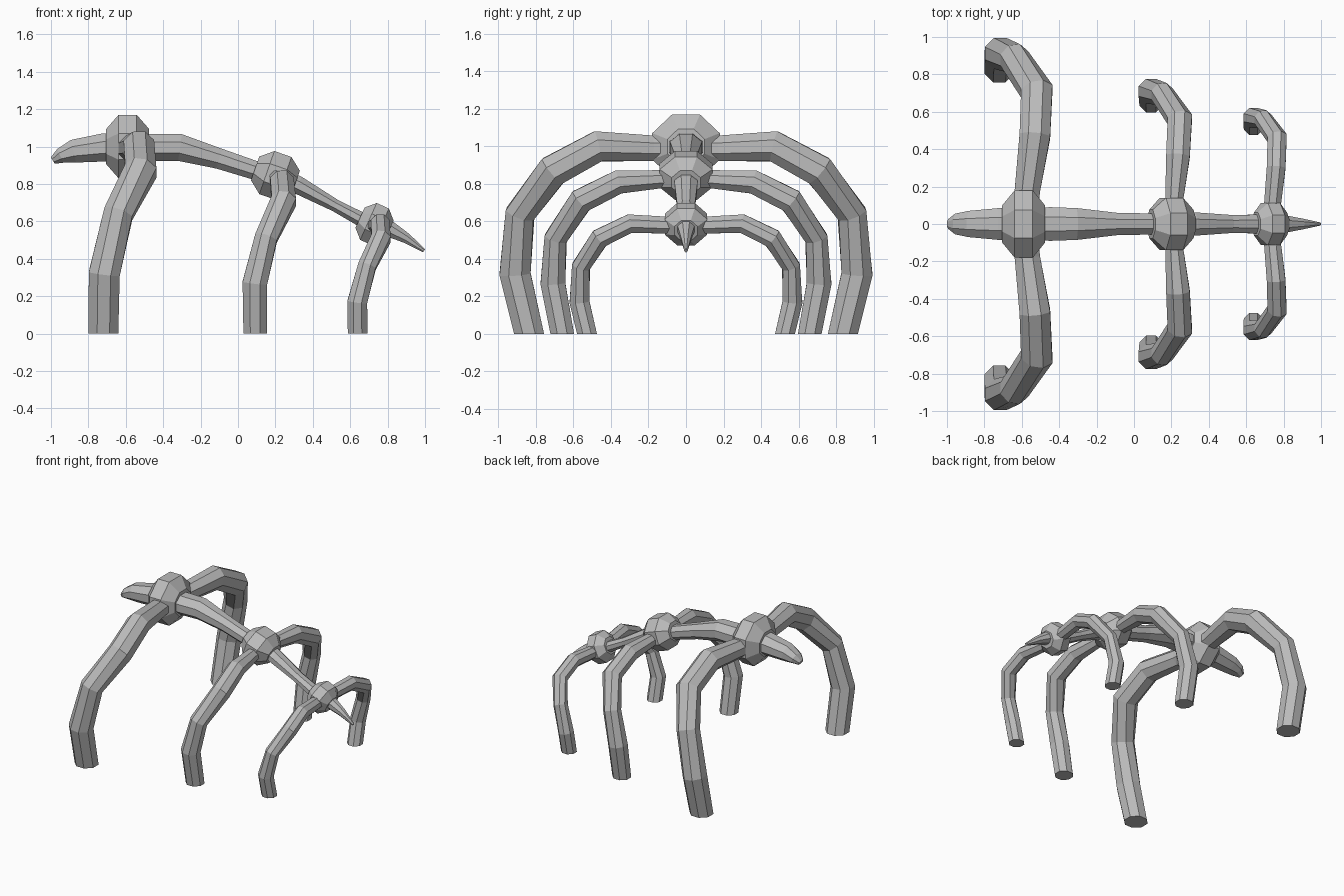
import bpy, bmesh, math
from mathutils import Vector

cube = bpy.data.objects.get("Cube")
if cube:
    bpy.data.objects.remove(cube)

bone = bpy.data.materials.new("grey bone")
bone.use_nodes = True
GREY = (0.5, 0.5, 0.5, 1)
bone.diffuse_color = GREY
bone.node_tree.nodes["Principled BSDF"].inputs["Base Color"].default_value = GREY

SIDES = 8


def sweep(name, path, reference, end_direction=None):
    """Flat-shaded octagonal tube; path rows are (point, half width, half height)."""
    bm = bmesh.new()
    points = [Vector(p) for p, _, _ in path]
    rings = []
    last = len(points) - 1
    for i, (_, width, height) in enumerate(path):
        before = (points[i] - points[max(i - 1, 0)]).normalized()
        after = (points[min(i + 1, last)] - points[i]).normalized()
        tangent = (before + after).normalized()
        if end_direction and i == last:
            tangent = Vector(end_direction)
        side = (reference - tangent * reference.dot(tangent)).normalized()
        up = tangent.cross(side)
        ring = []
        for k in range(SIDES):
            a = math.tau * (k + 0.5) / SIDES
            grow = 1 / math.cos(math.pi / SIDES)
            offset = side * math.cos(a) * width + up * math.sin(a) * height
            ring.append(bm.verts.new(points[i] + offset * grow))
        rings.append(ring)
    for a, b in zip(rings, rings[1:]):
        for k in range(SIDES):
            n = (k + 1) % SIDES
            bm.faces.new((a[k], a[n], b[n], b[k]))
    bm.faces.new(rings[0])
    bm.faces.new(rings[-1])
    bmesh.ops.recalc_face_normals(bm, faces=bm.faces)
    mesh = bpy.data.meshes.new(name)
    bm.to_mesh(mesh)
    bm.free()
    mesh.materials.append(bone)
    obj = bpy.data.objects.new(name, mesh)
    bpy.context.collection.objects.link(obj)


def vertebra(name, center, axis, half_length, width, height):
    """Faceted knot: octagonal rings along the spine direction."""
    c, d = Vector(center), Vector(axis).normalized()
    rows = [(c + d * half_length * t, width * s, height * s)
            for t, s in ((-1, 0.55), (-0.42, 1), (0.42, 1), (1, 0.55))]
    sweep(name, rows, Vector((0, 1, 0)))


def rib_pair(name, path):
    for label, sign in (("left", 1), ("right", -1)):
        # The back (+y) and front (-y) ribs mirror each other across the spine
        side = "back" if sign > 0 else "front"
        rows = [((x, y * sign, z), r, r) for x, y, z, r in path]
        sweep(f"{name}_rib_{side}", rows, Vector((1, 0, 0)), (0, 0, -1))


# Spine segments, from the blunt horn to the pointed tail
def spine(name, rows):
    sweep(name, [((x, 0, z), w, h) for x, z, w, h in rows], Vector((0, 1, 0)))


spine("horn", [(-0.99, 0.925, 0.025, 0.02), (-0.95, 0.95, 0.055, 0.04),
               (-0.88, 0.975, 0.07, 0.062), (-0.72, 0.995, 0.085, 0.075),
               (-0.6, 1.0, 0.085, 0.075)])
spine("upper_spine", [(-0.6, 1.0, 0.08, 0.07), (-0.45, 0.995, 0.09, 0.073),
                      (-0.31, 0.995, 0.085, 0.072), (-0.1, 0.935, 0.06, 0.055),
                      (0.1, 0.87, 0.056, 0.05), (0.2, 0.845, 0.056, 0.05)])
spine("lower_spine", [(0.2, 0.845, 0.06, 0.05), (0.32, 0.795, 0.062, 0.048),
                      (0.52, 0.685, 0.048, 0.033), (0.65, 0.615, 0.05, 0.038),
                      (0.73, 0.58, 0.05, 0.038)])
spine("tail", [(0.73, 0.59, 0.05, 0.05), (0.81, 0.56, 0.045, 0.043),
               (0.9, 0.51, 0.028, 0.028), (0.995, 0.443, 0.008, 0.01)])

vertebra("large_vertebra", (-0.59, 0, 1.0), (1, 0, 0), 0.115, 0.18, 0.17)
vertebra("middle_vertebra", (0.2, 0, 0.845), (1, 0, -0.35), 0.115, 0.14, 0.122)
vertebra("small_vertebra", (0.73, 0, 0.585), (1, 0, -0.45), 0.085, 0.113, 0.108)

# Ribs: x, y, z, radius from the vertebra down to the foot
rib_pair("large", [(-0.58, 0.08, 0.99, 0.068), (-0.57, 0.18, 0.99, 0.068),
                   (-0.53, 0.47, 1.0, 0.082), (-0.52, 0.71, 0.87, 0.085),
                   (-0.64, 0.885, 0.64, 0.078), (-0.715, 0.912, 0.32, 0.083),
                   (-0.72, 0.837, 0, 0.08)])
rib_pair("middle", [(0.21, 0.05, 0.825, 0.048), (0.215, 0.13, 0.825, 0.048),
                    (0.235, 0.36, 0.81, 0.063), (0.245, 0.56, 0.71, 0.066),
                    (0.15, 0.695, 0.51, 0.06), (0.09, 0.71, 0.27, 0.066),
                    (0.092, 0.66, 0, 0.063)])
rib_pair("small", [(0.74, 0.04, 0.58, 0.045), (0.74, 0.1, 0.58, 0.045),
                   (0.76, 0.3, 0.588, 0.05), (0.765, 0.46, 0.51, 0.052),
                   (0.69, 0.56, 0.36, 0.048), (0.638, 0.568, 0.17, 0.053),
                   (0.64, 0.528, 0, 0.053)])
